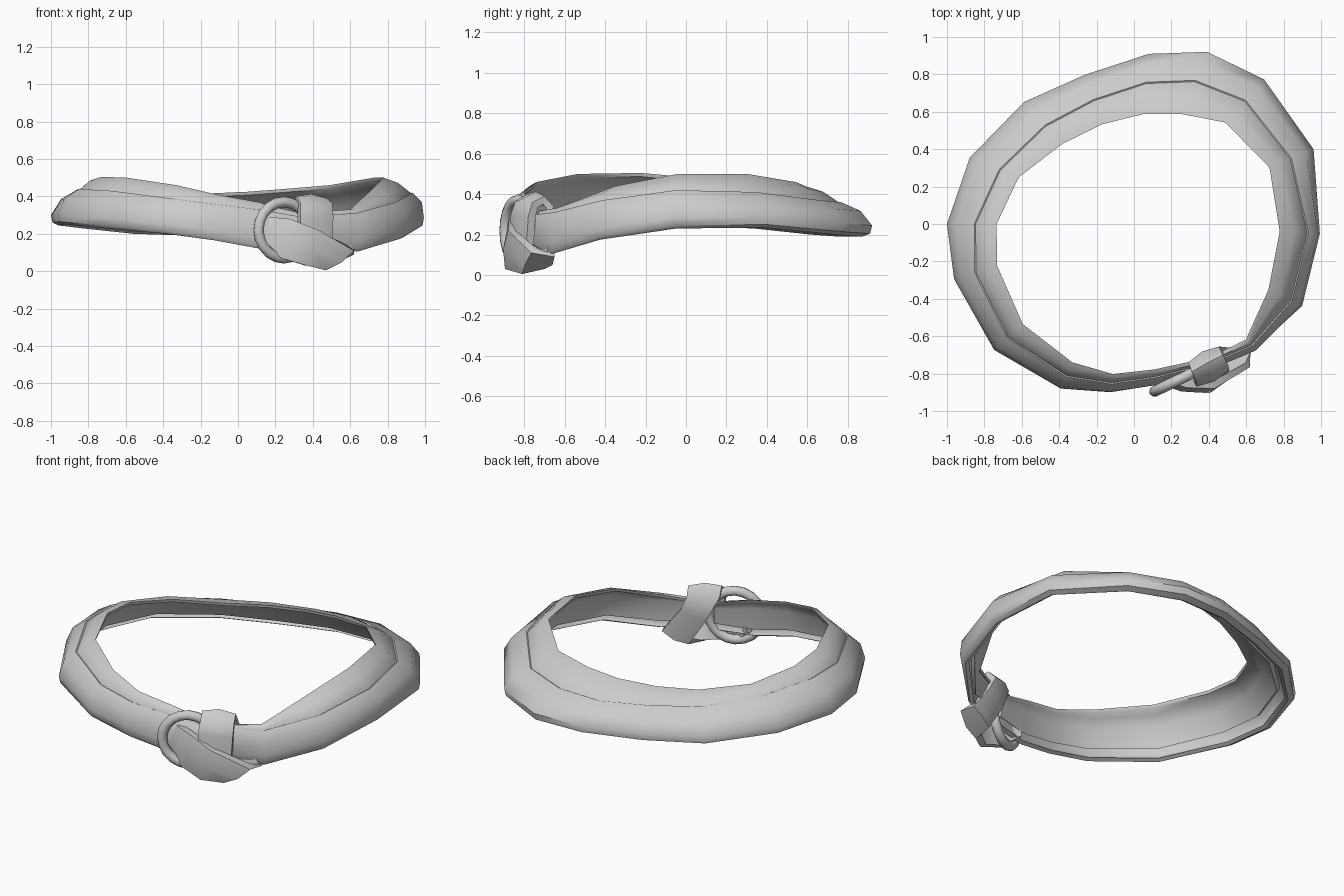
import bpy, bmesh
from math import radians, cos, sin, atan2
from mathutils import Vector, Matrix

if "Cube" in bpy.data.objects:
    bpy.data.objects.remove(bpy.data.objects["Cube"])


def finish(name, verts, faces, angle):
    me = bpy.data.meshes.new(name)
    me.from_pydata([tuple(v) for v in verts], [], faces)
    bm = bmesh.new()
    bm.from_mesh(me)
    bmesh.ops.recalc_face_normals(bm, faces=bm.faces)
    bm.to_mesh(me)
    bm.free()
    ob = bpy.data.objects.new(name, me)
    bpy.context.collection.objects.link(ob)
    bpy.ops.object.select_all(action='DESELECT')
    ob.select_set(True)
    bpy.context.view_layer.objects.active = ob
    bpy.ops.object.shade_smooth_by_angle(angle=radians(angle))
    return ob


def loft(name, rings, angle=50):
    """Closed tube through equal-sized sections, capped at both ends."""
    n = len(rings[0])
    verts = [p for r in rings for p in r]
    faces = [(i * n + j, i * n + (j + 1) % n, (i + 1) * n + (j + 1) % n, (i + 1) * n + j)
             for i in range(len(rings) - 1) for j in range(n)]
    faces += [tuple(range(n)), tuple(range(len(verts) - n, len(verts)))]
    return finish(name, verts, faces, angle)


# Strap stations: angle, outer radius, inner radius, bottom z, crease z, top z, crease fraction
stations = [
    (-60, .87, .82, .14, .30, .31, .3), (-46, .93, .86, .105, .31, .33, .3),
    (-26, 1.0, .80, .175, .37, .44, .3), (-3, .995, .78, .23, .42, .50, .28),
    (22.6, 1.04, .785, .235, .41, .50, .5), (48, 1.04, .73, .20, .37, .46, .48),
    (67, 1.0, .64, .19, .36, .44, .46), (85, .913, .59, .19, .35, .425, .47),
    (108, .84, .56, .19, .36, .415, .5), (132, .878, .575, .20, .37, .41, .55),
    (158, .947, .665, .23, .41, .44, .6), (180, 1.0, .735, .245, .44, .485, .55),
    (197, 1.006, .765, .25, .44, .505, .48), (222, 1.006, .80, .23, .43, .50, .45),
    (246, .963, .81, .20, .39, .46, .45), (262, .908, .81, .165, .36, .41, .45),
    (278, .868, .785, .12, .33, .37, .45), (294, .87, .80, .12, .29, .31, .45)]

outer, inner = [], []
for a, ro, ri, zb, zc, zt, f in stations:
    a = radians(a)
    w = ro - ri
    rc = ro - w * f
    # bulging outer layer
    front = [(ro - .15 * w, zb), (ro - .03 * w, zb + .015), (ro, zb + .055),
             ((ro + rc) / 2 + .02, (zb + .045 + zc) / 2 + .02), (rc, zc)]
    back = [(r - .022, z + d) for (r, z), d in zip(front, (.012, .012, 0, -.012, -.012))][::-1]
    outer.append([(r * cos(a), r * sin(a), z) for r, z in front + back])
    # inner layer, tucked behind and rising above
    front = [(ro - .32 * w, zb + .07), (rc - .006, zc - .005),
             ((rc + ri) / 2, (zc + zt) / 2 + .012), (ri, zt)]
    back = [(r - d, z - .018) for (r, z), d in zip(front, (.02, .02, .012, -.004))][::-1]
    inner.append([(r * cos(a), r * sin(a), z) for r, z in front + back])
loft("outer_strap", outer)
loft("inner_strap", inner)

# Metal ring, standing upright
bpy.ops.mesh.primitive_torus_add(major_radius=.15, minor_radius=.029,
                                 major_segments=20, minor_segments=8)
ring = bpy.context.object
ring.name = "buckle_ring"
ring.matrix_world = (Matrix.Translation((.245, -.83, .22))
                     @ Matrix.Rotation(atan2(.42, .87), 4, 'Z')
                     @ Matrix.Rotation(radians(90), 4, 'X'))
bpy.ops.object.shade_smooth_by_angle(angle=radians(60))

# Knotted tail: front flap, fold under, up the back, over the top, down the front
ribbon = [
    ((.17, -.84, .29), (.13, -.84, .15)), ((.28, -.875, .28), (.23, -.88, .07)),
    ((.43, -.88, .22), (.37, -.895, .03)), ((.62, -.765, .11), (.47, -.81, .005)),
    ((.62, -.65, .09), (.47, -.70, .03)), ((.50, -.66, .25), (.36, -.71, .20)),
    ((.455, -.655, .34), (.29, -.74, .35)), ((.475, -.70, .39), (.31, -.79, .40)),
    ((.505, -.76, .36), (.335, -.845, .365)), ((.51, -.78, .29), (.335, -.87, .29)),
    ((.505, -.79, .15), (.335, -.86, .17))]
pairs = [(Vector(a), Vector(b)) for a, b in ribbon]
mids = [(a + b) / 2 for a, b in pairs]
sections = []
for i, (a, b) in enumerate(pairs):
    along = mids[min(i + 1, len(mids) - 1)] - mids[max(i - 1, 0)]
    n = along.cross(a - b).normalized()
    if n.dot(mids[i] - Vector((.42, -.77, .2))) < 0:
        n = -n
    t = n * .04
    sections.append([a, a.lerp(b, .5) + n * .018, b, b - t, mids[i] - t, a - t])
loft("knotted_tail", sections, 65)
